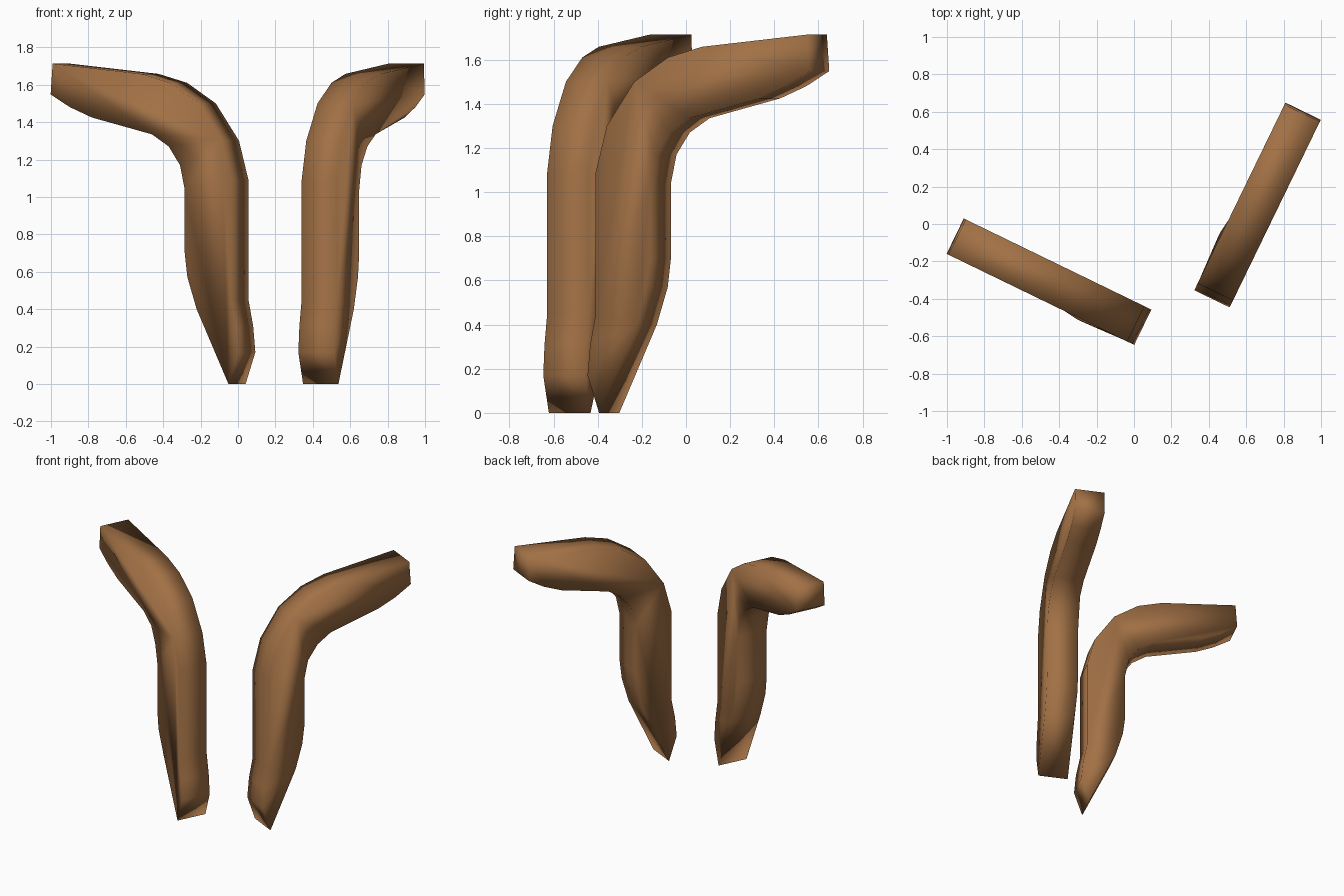
import bpy, bmesh, math
from mathutils import Vector

if "Cube" in bpy.data.objects:
    bpy.data.objects.remove(bpy.data.objects["Cube"])

wood = bpy.data.materials.new("brown wood")
wood.diffuse_color = (0.36, 0.165, 0.06, 1)
wood.use_nodes = True
wood.node_tree.nodes["Principled BSDF"].inputs["Base Color"].default_value = wood.diffuse_color

# side profile (distance along the leg, height): pointed foot, outer edge up, inner edge down
outer = [(0.058, 0), (0, 0.17), (0.013, 0.31), (0.041, 0.45), (0.041, 1.09),
         (0.097, 1.30), (0.235, 1.50), (0.405, 1.61), (0.575, 1.658), (1.103, 1.713)]
inner = [(1.115, 1.548), (1.0, 1.48), (0.87, 1.425), (0.513, 1.335), (0.413, 1.27),
         (0.341, 1.17), (0.313, 1.04), (0.313, 0.70), (0.297, 0.57), (0.247, 0.40)]
HALF_WIDTH = 0.105


def make_leg(name, tip, angle):
    """Extrude the profile across its width; angle is the plan direction of the leg."""
    along = Vector((math.cos(angle), math.sin(angle), 0))
    across = Vector((-along.y, along.x, 0))
    base = Vector((tip[0], tip[1], 0))
    bm = bmesh.new()
    rings = []
    for side in (-HALF_WIDTH, HALF_WIDTH):
        ring = []
        for i, (s, z) in enumerate(outer + inner):
            # the inner edge of the shank bulges slightly on one side
            w = side + (0.01 if side > 0 and 0.5 < z < 1.2 and i >= len(outer) else 0)
            ring.append(bm.verts.new(base + along * s + across * w + Vector((0, 0, z))))
        rings.append(ring)
    a, b = rings
    n = len(a)
    bm.faces.new(a)
    bm.faces.new(b[::-1])
    for i in range(n):
        j = (i + 1) % n
        bm.faces.new((a[i], b[i], b[j], a[j]))
    bmesh.ops.recalc_face_normals(bm, faces=bm.faces[:])
    for f in bm.faces:
        f.smooth = True
    me = bpy.data.meshes.new(name)
    bm.to_mesh(me)
    bm.free()
    me.materials.append(wood)
    bpy.context.collection.objects.link(bpy.data.objects.new(name, me))


# two identical legs, a quarter turn apart
heading = math.atan2(0.90, 0.437)
make_leg("right_bent_leg", (0.417, -0.400), heading)
make_leg("left_bent_leg", (0.047, -0.552), heading + math.pi / 2)
